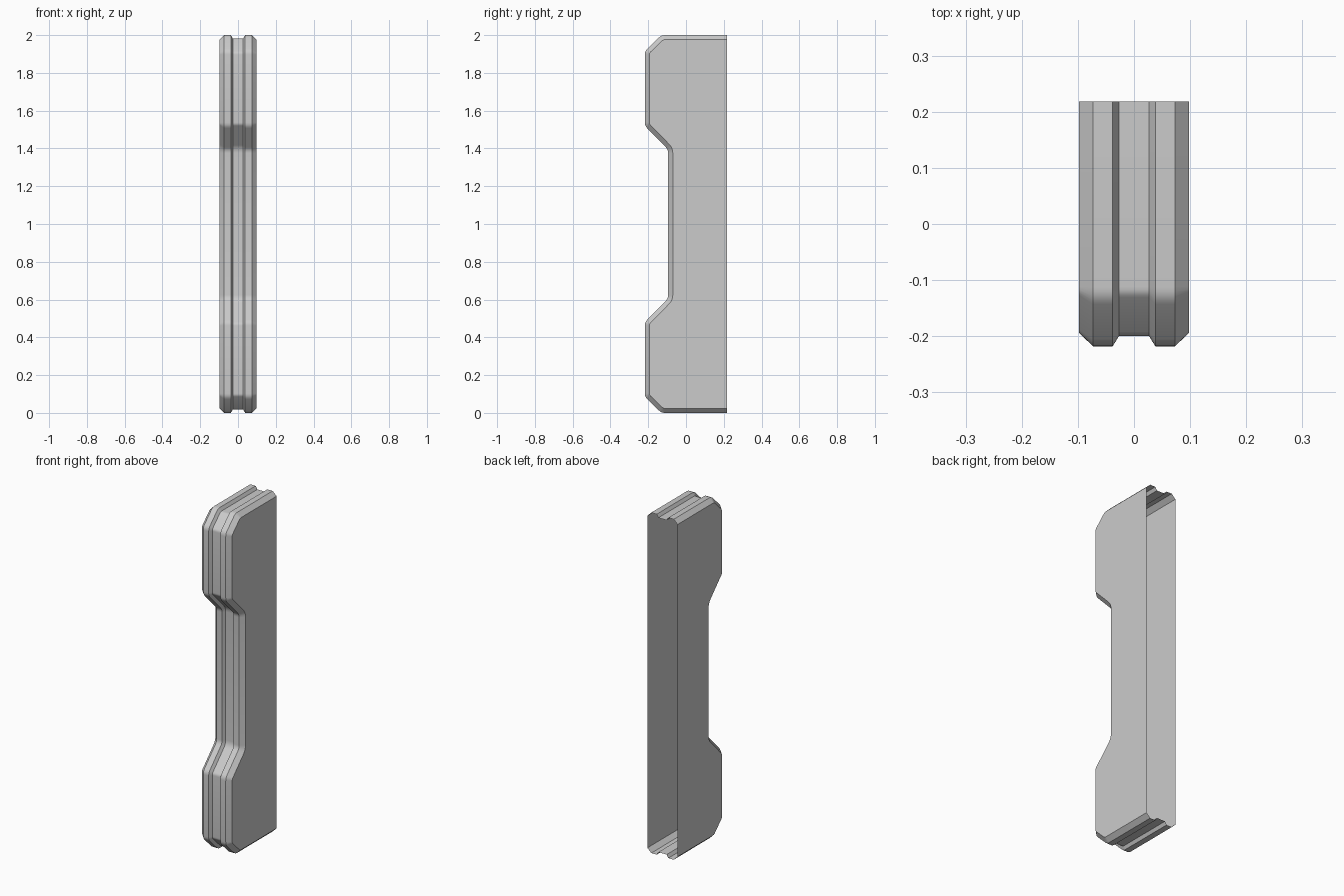
import bpy, bmesh, math
from mathutils import Vector

if "Cube" in bpy.data.objects:
    bpy.data.objects.remove(bpy.data.objects["Cube"])

# Side outline (y, z) of the upper half, mirrored about z = 1 for the lower half
upper = [(0.218, 2.0), (-0.13, 2.0), (-0.218, 1.915), (-0.218, 1.52), (-0.094, 1.393)]
outline = [Vector(p) for p in upper] + [Vector((y, 2 - z)) for y, z in reversed(upper)]

# Cross-section (x, depth below the outline): bevelled rims and a centre groove
half = [(-0.098, 0.024), (-0.073, 0.0), (-0.038, 0.0), (-0.027, 0.018)]
section = half + [(-x, d) for x, d in reversed(half)]


def rounded(points, cut=0.018, steps=4):
    """Round every inner corner of an open path."""
    out = [points[0]]
    for a, b, c in zip(points, points[1:], points[2:]):
        p = b + (a - b).normalized() * cut
        q = b + (c - b).normalized() * cut
        for i in range(steps + 1):
            t = i / steps
            out.append(p * (1 - t) ** 2 + b * 2 * t * (1 - t) + q * t * t)
    return out + [points[-1]]


def inset(points, d):
    """Move an open path inward by d with mitred corners."""
    out = []
    for i, p in enumerate(points):
        dirs = []
        if i > 0:
            dirs.append((p - points[i - 1]).normalized())
        if i < len(points) - 1:
            dirs.append((points[i + 1] - p).normalized())
        normals = [Vector((-v.y, v.x)) for v in dirs]
        m = sum(normals, Vector((0, 0))).normalized()
        out.append(p + m * d / m.dot(normals[0]))
    return out


path = rounded(outline)
bm = bmesh.new()

# Grooved rim running over the top, front and bottom
rows = [[bm.verts.new((x, p.x, p.y)) for p in inset(path, d)] for x, d in section]
for r0, r1 in zip(rows, rows[1:]):
    for i in range(len(path) - 1):
        bm.faces.new((r0[i], r0[i + 1], r1[i + 1], r1[i])).smooth = True

# Flat side walls; the back stays open
bm.faces.new(list(reversed(rows[0])))
bm.faces.new(rows[-1])

# Crisp edges along the length of the rim
for r in rows:
    for a, b in zip(r, r[1:]):
        bm.edges.get((a, b)).smooth = False

# Orient the shell so the left wall faces -x
bmesh.ops.recalc_face_normals(bm, faces=bm.faces)
bm.normal_update()
left_wall = next(f for f in bm.faces if len(f.verts) > 4 and f.calc_center_median().x < 0)
if left_wall.normal.x > 0:
    bmesh.ops.reverse_faces(bm, faces=bm.faces)

mesh = bpy.data.meshes.new("grooved_panel")
bm.to_mesh(mesh)
bm.free()
panel = bpy.data.objects.new("grooved_panel", mesh)
bpy.context.collection.objects.link(panel)
